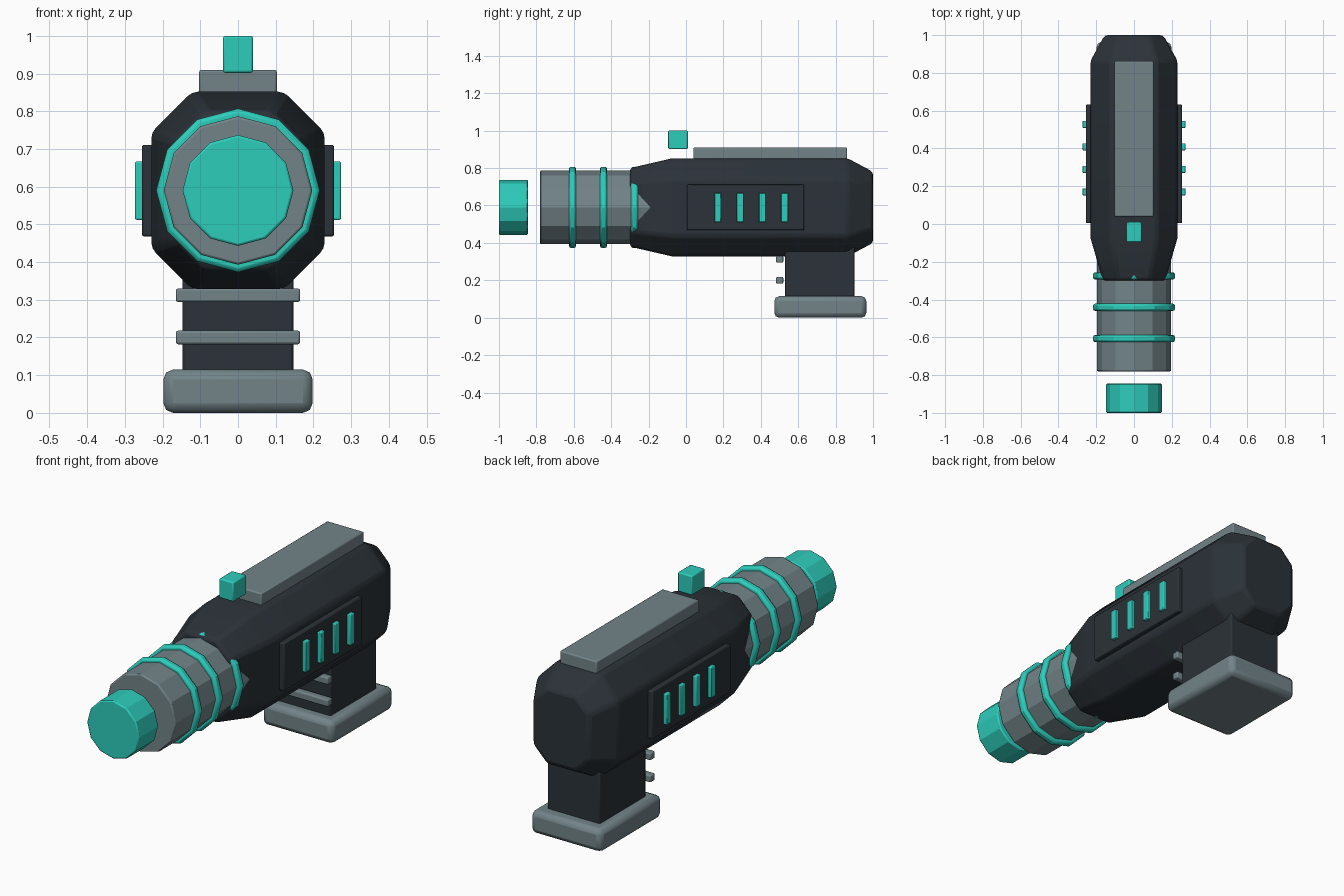
import bpy
import bmesh
import math
from mathutils import Matrix, Vector

if "Cube" in bpy.data.objects:
    bpy.data.objects.remove(bpy.data.objects["Cube"], do_unlink=True)

AXIS_Z = 0.59  # height of the barrel axis


def make_material(name, rgb):
    mat = bpy.data.materials.new(name)
    mat.use_nodes = True
    colour = (*rgb, 1)
    mat.diffuse_color = colour
    mat.node_tree.nodes["Principled BSDF"].inputs["Base Color"].default_value = colour
    return mat


dark = make_material("dark charcoal", (0.024, 0.032, 0.04))
grey = make_material("steel grey", (0.17, 0.23, 0.25))
teal = make_material("bright teal", (0.027, 0.61, 0.50))


def finish(name, bm, mat, bevel, segments=2, angle=40):
    """Turn a bmesh into a bevelled object with sharp edges kept."""
    bmesh.ops.recalc_face_normals(bm, faces=bm.faces)
    mesh = bpy.data.meshes.new(name)
    bm.to_mesh(mesh)
    bm.free()
    obj = bpy.data.objects.new(name, mesh)
    bpy.context.collection.objects.link(obj)
    mesh.materials.append(mat)
    mod = obj.modifiers.new("Bevel", "BEVEL")
    mod.width, mod.segments = bevel, segments
    mod.limit_method = "ANGLE"
    mod.angle_limit = math.radians(angle)
    bpy.ops.object.select_all(action="DESELECT")
    obj.select_set(True)
    bpy.context.view_layer.objects.active = obj
    bpy.ops.object.shade_smooth_by_angle(angle=math.radians(20))
    return obj


def box(name, xs, ys, zs, mat, bevel=0.006, segments=2):
    """Box given by its range on each axis."""
    bm = bmesh.new()
    bmesh.ops.create_cube(bm, size=1)
    for v in bm.verts:
        v.co = Vector([(r[0] + r[1]) / 2 + c * (r[1] - r[0])
                       for c, r in zip(v.co, (xs, ys, zs))])
    return finish(name, bm, mat, bevel, segments)


def drum(name, radius, y0, y1, mat, bevel=0.006):
    """Twelve-sided cylinder along the barrel axis."""
    bm = bmesh.new()
    place = Matrix.Translation((0, (y0 + y1) / 2, AXIS_Z)) @ Matrix.Rotation(math.pi / 2, 4, "X")
    bmesh.ops.create_cone(bm, cap_ends=True, segments=12, radius1=radius,
                          radius2=radius, depth=y1 - y0, matrix=place)
    return finish(name, bm, mat, bevel)


# Body: octagonal sections lofted from front to back
bm = bmesh.new()
rings = []
for y, half_w, half_h in ((-0.3, 0.165, 0.21), (-0.075, 0.23, 0.262),
                          (0.865, 0.23, 0.262), (1.0, 0.155, 0.19)):
    cut = 0.47 * half_w
    corners = []
    for sx, sz in ((1, 1), (-1, 1), (-1, -1), (1, -1)):
        pair = [(sx * half_w, sz * (half_h - cut)), (sx * (half_w - cut), sz * half_h)]
        corners += pair if sx == sz else pair[::-1]
    rings.append([bm.verts.new((x, y, AXIS_Z + z)) for x, z in corners])
for a, b in zip(rings, rings[1:]):
    for i in range(8):
        j = (i + 1) % 8
        bm.faces.new((a[i], a[j], b[j], b[i]))
bm.faces.new(rings[0])
bm.faces.new(rings[-1])
finish("body", bm, dark, 0.016, angle=20)

# Barrel, its glowing rings and the floating muzzle
drum("barrel", 0.197, -0.78, -0.1, grey)
for number, y in enumerate((-0.607, -0.441, -0.275), 1):
    drum(f"barrel_ring_{number}", 0.217, y - 0.019, y + 0.019, teal, 0.011)
drum("muzzle", 0.147, -1.0, -0.845, teal)

# Top rail and sight
box("top_rail", (-0.103, 0.103), (0.04, 0.862), (0.83, 0.91), grey)
box("sight", (-0.04, 0.04), (-0.095, 0.01), (0.902, 1.0), teal)

# Side panels with four light slits each
for side, sign in (("left", 1), ("right", -1)):
    box(f"{side}_panel", sorted((sign * 0.2, sign * 0.255)), (0.005, 0.632),
        (0.468, 0.711), dark)
    for i in range(4):
        y = 0.17 + 0.119 * i
        box(f"{side}_slit_{i + 1}", sorted((sign * 0.24, sign * 0.273)),
            (y - 0.018, y + 0.018), (0.512, 0.667), teal, 0.004)

# Grip, front ribs and base
box("grip", (-0.147, 0.147), (0.53, 0.9), (0.08, 0.45), dark, 0.008)
for number, z in enumerate((0.2, 0.312), 1):
    box(f"grip_rib_{number}", (-0.165, 0.165), (0.482, 0.52), (z - 0.018, z + 0.018), grey)
box("grip_base", (-0.198, 0.198), (0.472, 0.964), (0, 0.115), grey, 0.026)
